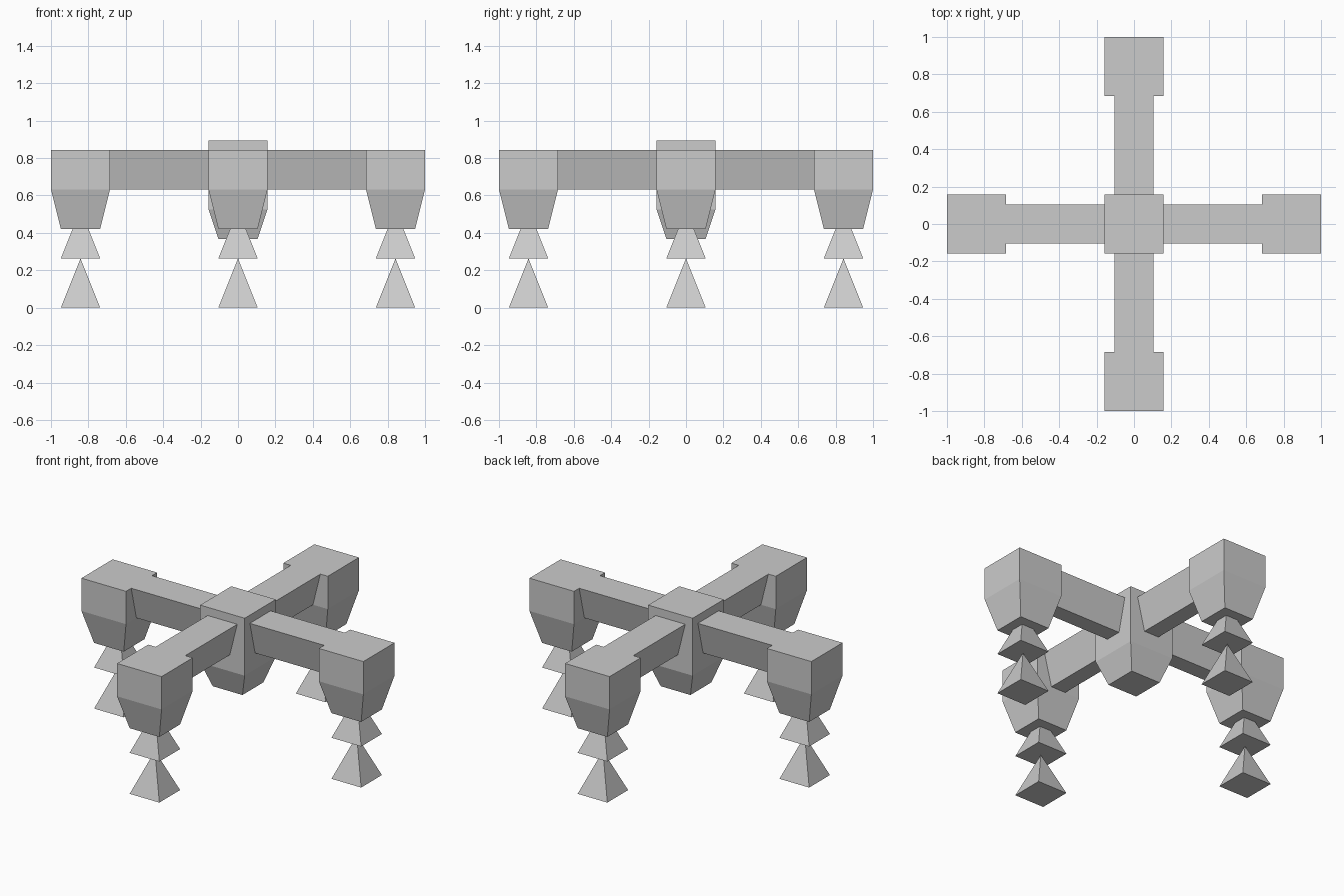
import bpy
from math import sin, cos, pi

if "Cube" in bpy.data.objects:
    bpy.data.objects.remove(bpy.data.objects["Cube"])

U = 2 / 19  # design grid unit: the model is 19 units wide


def add_mesh(name, verts, faces):
    mesh = bpy.data.meshes.new(name)
    mesh.from_pydata([[c * U for c in v] for v in verts], [], faces)
    mesh.update()
    obj = bpy.data.objects.new(name, mesh)
    bpy.context.collection.objects.link(obj)
    return obj


def loft(name, rings, centre=(0, 0)):
    """Stack of square rings (half width, z); half width 0 makes a bottom-up apex."""
    cx, cy = centre
    verts, faces = [], []
    for h, z in rings:
        if h == 0:
            verts.append((cx, cy, z))
        else:
            verts += [(cx + sx * h, cy + sy * h, z)
                      for sx, sy in ((-1, -1), (1, -1), (1, 1), (-1, 1))]
    faces.append((3, 2, 1, 0))
    for r in range(len(rings) - 1):
        a, b = r * 4, r * 4 + 4
        for i in range(4):
            j = (i + 1) % 4
            if rings[r + 1][0] == 0:
                faces.append((a + i, a + j, b))
            else:
                faces.append((a + i, a + j, b + j, b + i))
    if rings[-1][0]:
        n = len(verts)
        faces.append((n - 4, n - 3, n - 2, n - 1))
    return add_mesh(name, verts, faces)


def beam(name, angle):
    """Arm with a trapezoid section, wide on top, from hub to pod."""
    section = ((-0.5, 6), (0.5, 6), (1, 8), (-1, 8))
    c, s = cos(angle), sin(angle)
    verts = [(x * c - y * s, x * s + y * c, z)
             for x in (1.5, 6.5) for y, z in section]
    faces = [(3, 2, 1, 0), (4, 5, 6, 7)]
    faces += [(i, (i + 1) % 4, (i + 1) % 4 + 4, i + 4) for i in range(4)]
    return add_mesh(name, verts, faces)


# Central hub with tapered underside
loft("hub", [(1, 3.5), (1.5, 5), (1.5, 8.5)])

# Four identical arms, each with a pod and two stacked pyramids
for k, side in enumerate(("right", "back", "left", "front")):
    a = k * pi / 2
    pos = (8 * cos(a), 8 * sin(a))
    beam(f"{side}_arm", a)
    loft(f"{side}_pod", [(1, 4), (1.5, 6), (1.5, 8)], pos)
    loft(f"{side}_upper_pyramid", [(1, 2.5), (0, 5)], pos)
    loft(f"{side}_lower_pyramid", [(1, 0), (0, 2.5)], pos)
